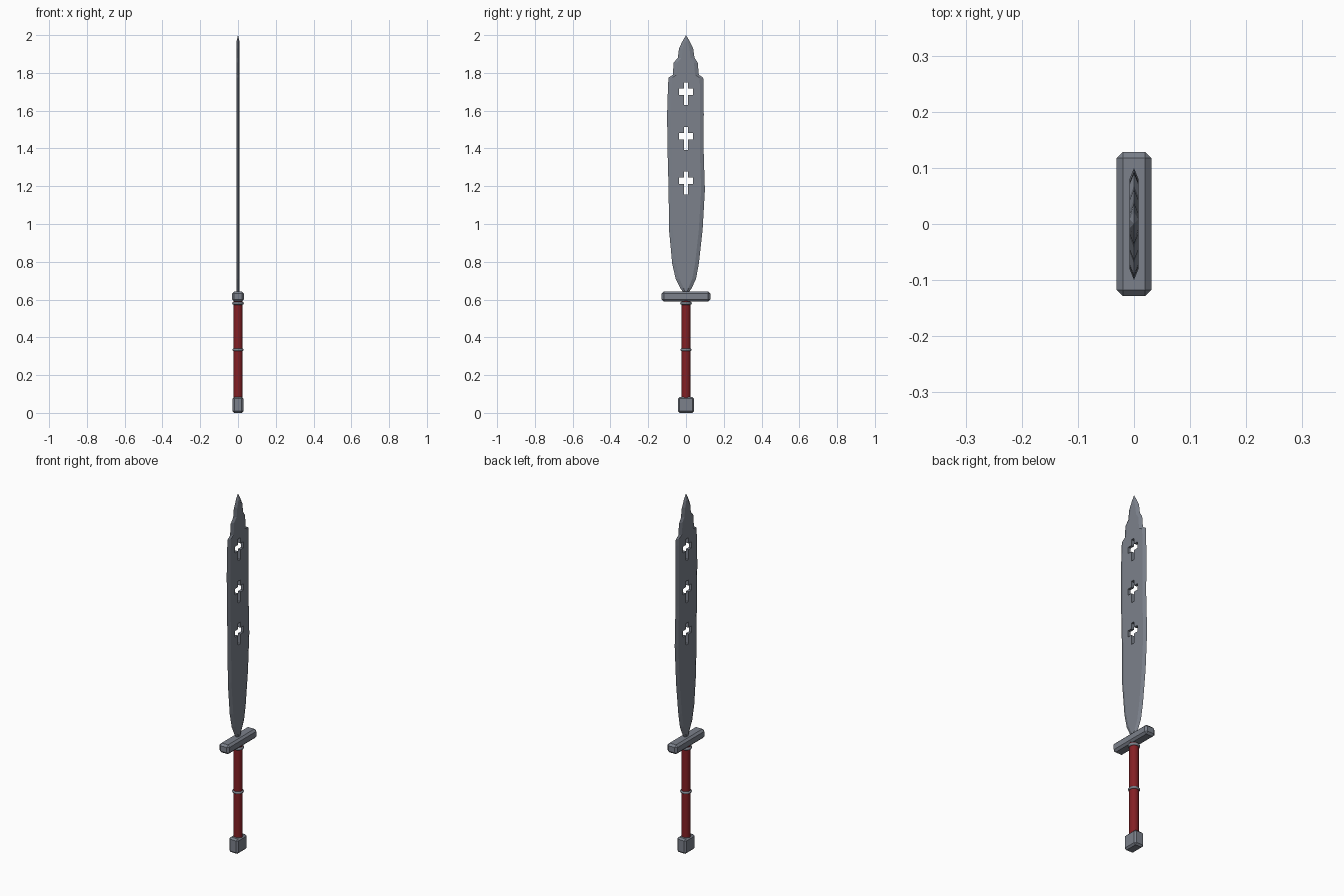
import bpy, bmesh, math

if "Cube" in bpy.data.objects:
    bpy.data.objects.remove(bpy.data.objects["Cube"])


def material(name, rgb):
    m = bpy.data.materials.new(name)
    m.diffuse_color = (*rgb, 1)
    m.use_nodes = True
    m.node_tree.nodes["Principled BSDF"].inputs["Base Color"].default_value = m.diffuse_color
    return m


STEEL = material("steel grey", (0.20, 0.22, 0.26))
RED = material("dark red leather", (0.23, 0.014, 0.018))


def finish(ob, name, mat):
    ob.name = name
    if mat:
        ob.data.materials.clear()
        ob.data.materials.append(mat)
    return ob


def box(name, size, z0, z1, bevel, mat):
    bpy.ops.mesh.primitive_cube_add(size=1, location=(0, 0, (z0 + z1) / 2))
    ob = bpy.context.object
    ob.scale = (size[0], size[1], z1 - z0)
    bpy.ops.object.transform_apply(location=False, rotation=False, scale=True)
    if bevel:
        mod = ob.modifiers.new("chamfer", "BEVEL")
        mod.width = bevel
        mod.segments = 1
    return finish(ob, name, mat)


def ring(name, z, major, minor):
    bpy.ops.mesh.primitive_torus_add(location=(0, 0, z), major_radius=major, minor_radius=minor,
                                     major_segments=16, minor_segments=8)
    bpy.ops.object.shade_smooth_by_angle(angle=math.radians(50))
    return finish(bpy.context.object, name, STEEL)


# Blade: hexagonal sections (z, left edge, right edge) lofted upward
T, EDGE = 0.008, 0.02
SECTIONS = [
    (0.635, -.012, .012), (0.66, -.030, .030), (0.71, -.055, .053), (0.79, -.073, .068),
    (0.97, -.090, .088), (1.18, -.092, .100), (1.40, -.098, .093), (1.58, -.100, .094),
    (1.74, -.095, .093), (1.775, -.092, .091), (1.79, -.070, .068), (1.855, -.065, .062),
    (1.88, -.043, .045), (1.93, -.037, .038), (1.965, -.020, .021)]
bm = bmesh.new()
loops = []
for z, l, r in SECTIONS:
    b = min(EDGE, (r - l) * 0.3)
    pts = [(0, l), (T, l + b), (T, r - b), (0, r), (-T, r - b), (-T, l + b)]
    loops.append([bm.verts.new((x, y, z)) for x, y in pts])
for a, b in zip(loops, loops[1:]):
    for i in range(6):
        j = (i + 1) % 6
        bm.faces.new((a[i], a[j], b[j], b[i]))
tip = bm.verts.new((0, 0, 2.0))
for i in range(6):
    bm.faces.new((loops[-1][i], loops[-1][(i + 1) % 6], tip))
bm.faces.new(loops[0][::-1])
bmesh.ops.recalc_face_normals(bm, faces=bm.faces)
mesh = bpy.data.meshes.new("blade")
bm.to_mesh(mesh)
bm.free()
blade = finish(bpy.data.objects.new("blade", mesh), "blade", STEEL)
bpy.context.collection.objects.link(blade)

# Cross-shaped holes: one extruded cutter outline per hole
CROSS = [(.011, -.063), (.011, -.009), (.036, -.009), (.036, .026), (.011, .026), (.011, .058)]
outline = CROSS + [(-y, z) for y, z in reversed(CROSS)]
bm = bmesh.new()
for zc in (1.692, 1.456, 1.220):
    face = bm.faces.new([bm.verts.new((-0.05, y, z + zc)) for y, z in outline])
    ext = bmesh.ops.extrude_face_region(bm, geom=[face])["geom"]
    bmesh.ops.translate(bm, vec=(0.1, 0, 0), verts=[v for v in ext if isinstance(v, bmesh.types.BMVert)])
bmesh.ops.recalc_face_normals(bm, faces=bm.faces)
cut_mesh = bpy.data.meshes.new("cross_cutter")
bm.to_mesh(cut_mesh)
bm.free()
cutter = bpy.data.objects.new("cross_cutter", cut_mesh)
bpy.context.collection.objects.link(cutter)
mod = blade.modifiers.new("cross holes", "BOOLEAN")
mod.operation = "DIFFERENCE"
mod.solver = "EXACT"
mod.object = cutter
bpy.context.view_layer.objects.active = blade
blade.select_set(True)
bpy.ops.object.modifier_apply(modifier=mod.name)
bpy.data.objects.remove(cutter)

# Guard and pommel
box("guard", (0.062, 0.257), 0.59, 0.642, 0.011, STEEL)
box("pommel", (0.057, 0.087), 0.0, 0.084, 0.009, STEEL)

# Grip
bpy.ops.mesh.primitive_cylinder_add(vertices=16, radius=0.024, depth=0.53, location=(0, 0, 0.335))
bpy.ops.object.shade_smooth_by_angle(angle=math.radians(40))
finish(bpy.context.object, "grip", RED)

# Metal bands around the grip
ring("middle_band", 0.334, 0.023, 0.007)
ring("upper_band", 0.580, 0.023, 0.008)
